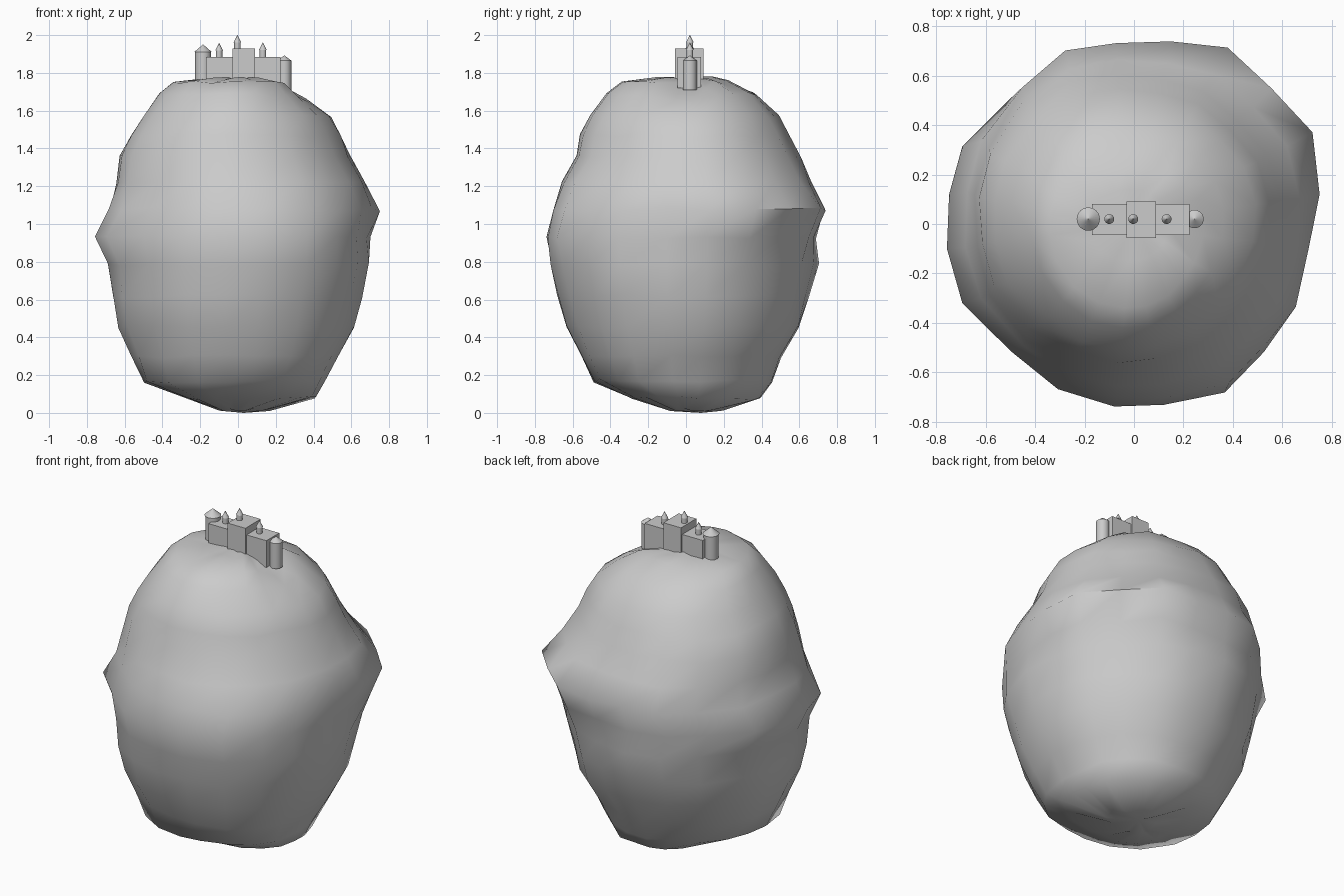
import bpy, bmesh, math, random

if "Cube" in bpy.data.objects:
    bpy.data.objects.remove(bpy.data.objects["Cube"])
random.seed(4)

def finish(name, bm, smooth=None):
    bmesh.ops.recalc_face_normals(bm, faces=bm.faces)
    me = bpy.data.meshes.new(name)
    bm.to_mesh(me)
    bm.free()
    ob = bpy.data.objects.new(name, me)
    bpy.context.collection.objects.link(ob)
    if smooth:
        bpy.ops.object.select_all(action='DESELECT')
        ob.select_set(True)
        bpy.context.view_layer.objects.active = ob
        bpy.ops.object.shade_smooth_by_angle(angle=math.radians(smooth))
    return ob

def loft(bm, rings):
    for a, b in zip(rings, rings[1:]):
        n = len(a)
        for i in range(n):
            bm.faces.new((a[i], a[(i + 1) % n], b[(i + 1) % n], b[i]))

# Boulder: plan outline scaled by the reach of each level
outline = [(.755, .12), (.735, .375), (.55, .54), (.385, .72), (.15, .735), (-.08, .74),
           (-.31, .70), (-.50, .55), (-.70, .34), (-.76, .13), (-.76, -.10), (-.70, -.32),
           (-.50, -.51), (-.31, -.67), (-.08, -.735), (.13, -.735), (.395, -.69),
           (.55, -.51), (.665, -.355), (.71, -.10)]
# height, left, right, front, back
levels = [(.02, .10, .17, .08, .20), (.08, .27, .41, .28, .40), (.17, .49, .455, .48, .46),
          (.30, .56, .54, .55, .51), (.46, .63, .62, .63, .605), (.62, .665, .665, .685, .65),
          (.79, .69, .71, .715, .70), (.93, .757, .71, .735, .68), (1.08, .68, .75, .70, .735),
          (1.22, .64, .68, .665, .66), (1.36, .62, .60, .58, .60), (1.47, .56, .56, .56, .54),
          (1.57, .495, .50, .51, .49), (1.69, .41, .37, .42, .37), (1.755, .34, .29, .34, .22),
          (1.775, .18, .15, .15, .14)]
# Corner bulge at each diagonal (x side, y side) for a few heights
knots = (.12, .3, .55, .8, 1.05, 1.3, 1.7)
bulge = {(1, 1): (1.0, .98, .97, .95, 1.03, .98, .98), (0, 1): (.97, .98, 1.0, 1.0, 1.0, 1.05, 1.06),
         (0, 0): (1.12, 1.04, 1.02, 1.0, 1.0, 1.0, 1.04), (1, 0): (1.1, 1.05, 1.02, 1.02, 1.0, .97, .95)}

def corner(z, q):
    z = min(max(z, knots[0]), knots[-1])
    for i in range(len(knots) - 1):
        if z <= knots[i + 1]:
            t = (z - knots[i]) / (knots[i + 1] - knots[i])
            return bulge[q][i] * (1 - t) + bulge[q][i + 1] * t

bm = bmesh.new()
rings = []
for z, l, r, f, b in levels:
    ring = []
    own = .2 + .8 * max(0, 1 - abs(z - 1.0) / .25)      # outline is sharpest at the waist
    for x, y in outline:
        nx, ny = x / (.755 if x > 0 else .76), y / .735
        h = math.hypot(nx, ny)
        s = own + (1 - own) / h
        s *= 1 + (corner(z, (x > 0, y > 0)) - 1) * abs(2 * nx * ny) / h ** 2
        px = nx * s * (r if x > 0 else l)
        py = ny * s * (b if y > 0 else f)
        k = random.uniform(.99, 1.008)
        pz = z + random.uniform(-.012, .008)
        if z > 1.6:  # hollow under the small end tower
            pz -= .07 * math.exp(-((px - .28) ** 2 + py ** 2) / .012)
        ring.append(bm.verts.new((px * k, py * k, pz)))
    rings.append(ring)
loft(bm, rings)
for ring, tip in ((rings[0], (.03, .08, 0)), (rings[-1], (0, 0, 1.775))):
    t = bm.verts.new(tip)
    for i in range(len(ring)):
        bm.faces.new((ring[i], ring[(i + 1) % len(ring)], t))
finish("boulder", bm, 60)

# Castle blocks
def block(name, x0, x1, y0, y1, z0, z1):
    bm = bmesh.new()
    bmesh.ops.create_cube(bm, size=1)
    for v in bm.verts:
        v.co = ((x0 + x1) / 2 + v.co.x * (x1 - x0), (y0 + y1) / 2 + v.co.y * (y1 - y0),
                (z0 + z1) / 2 + v.co.z * (z1 - z0))
    finish(name, bm)

block("keep", -.03, .09, -.057, .092, 1.72, 1.93)
block("left_wing", -.17, -.03, -.045, .08, 1.73, 1.885)
block("right_wing", .09, .225, -.045, .08, 1.72, 1.885)

# Round towers with pointed roofs
def tower(name, x, r, eave_r, z0, z1, z2, n=24):
    bm = bmesh.new()
    prof = [(r, z0), (r, z1), (eave_r, z1), (.001, z2)]
    if r == eave_r:
        prof.pop(2)
    rings = [[bm.verts.new((x + q * math.cos(i * math.tau / n), .02 + q * math.sin(i * math.tau / n), z))
              for i in range(n)] for q, z in prof]
    loft(bm, rings)
    bm.faces.new(rings[0])
    bm.faces.new(rings[-1])
    finish(name, bm, 30)

tower("left_tower", -.185, .042, .047, 1.73, 1.91, 1.95)
tower("right_tower", .245, .037, .037, 1.71, 1.865, 1.892)
for name, x, z, top in (("left_turret", -.10, 1.88, 1.957), ("keep_turret", -.003, 1.92, 2.0),
                        ("right_turret", .132, 1.88, 1.96)):
    tower(name, x, .017, .02, z, top - .038, top, 16)
